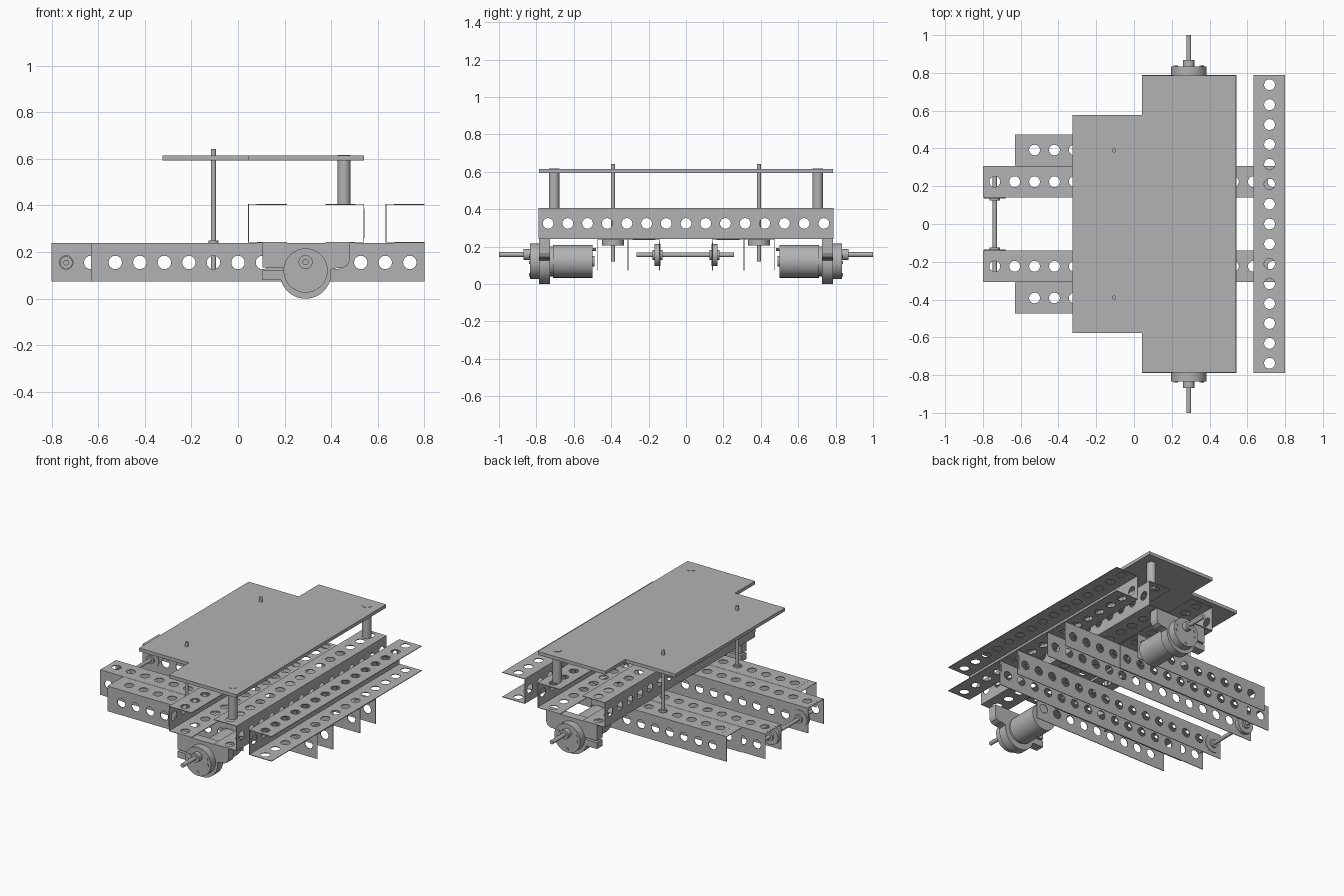
import bpy, bmesh, math
from mathutils import Vector, Matrix

cube = bpy.data.objects.get("Cube")
if cube:
    bpy.data.objects.remove(cube)

metal = bpy.data.materials.new("grey_metal")
metal.use_nodes = True
GREY = (0.45, 0.45, 0.45, 1)
metal.diffuse_color = GREY
metal.node_tree.nodes["Principled BSDF"].inputs["Base Color"].default_value = GREY

PITCH = 0.1053    # hole spacing
HOLE = 0.029      # hole radius
W = 0.165         # channel width
SEG = 16


def finish(name, bm, smooth=False):
    bmesh.ops.recalc_face_normals(bm, faces=bm.faces)
    me = bpy.data.meshes.new(name)
    bm.to_mesh(me)
    bm.free()
    ob = bpy.data.objects.new(name, me)
    bpy.context.scene.collection.objects.link(ob)
    me.materials.append(metal)
    if smooth:
        bpy.ops.object.select_all(action='DESELECT')
        ob.select_set(True)
        bpy.context.view_layer.objects.active = ob
        bpy.ops.object.shade_smooth_by_angle(angle=math.radians(35))
    return ob


def rod(name, start, end, r, seg=32):
    """Cylinder between two points."""
    a, b = Vector(start), Vector(end)
    d = b - a
    bm = bmesh.new()
    bmesh.ops.create_cone(bm, cap_ends=True, segments=seg, radius1=r, radius2=r, depth=d.length)
    turn = d.to_track_quat('Z', 'Y').to_matrix().to_4x4()
    bm.transform(Matrix.Translation((a + b) / 2) @ turn)
    return finish(name, bm, seg > 8)


def slab(name, outline, place, offset):
    """Extruded flat outline; place maps 2D to 3D."""
    bm = bmesh.new()
    face = bm.faces.new([bm.verts.new(place(*p)) for p in outline])
    new = bmesh.ops.extrude_face_region(bm, geom=[face])["geom"]
    verts = [v for v in new if isinstance(v, bmesh.types.BMVert)]
    bmesh.ops.translate(bm, verts=verts, vec=offset)
    return finish(name, bm)


def channel(name, section, along_x, start, end, first_cell, count):
    """Folded sheet channel with one row of round holes on each wall."""
    bm = bmesh.new()

    def add(points):
        bm.faces.new([bm.verts.new(p) for p in points])

    for p, q in zip(section, section[1:]):
        p, q = Vector(p), Vector(q)

        def at(t, u):
            c = p.lerp(q, 0.5 + u / W)
            return (t, c.x, c.y) if along_x else (c.x, t, c.y)

        h, k = PITCH / 2, W / 2
        corners = [Vector(c) for c in ((h, k), (-h, k), (-h, -k), (h, -k))]
        for i in range(count):
            mid = first_cell + (i + 0.5) * PITCH
            inner, outer = [], []
            for j in range(SEG):
                side, f = divmod(j, SEG // 4)
                o = corners[side].lerp(corners[(side + 1) % 4], f * 4 / SEG)
                ang = math.pi / 4 + j * math.tau / SEG
                outer.append(at(mid + o.x, o.y))
                inner.append(at(mid + HOLE * math.cos(ang), HOLE * math.sin(ang)))
            for j in range(SEG):
                n = (j + 1) % SEG
                add((outer[j], outer[n], inner[n], inner[j]))
        # plain ends beyond the hole cells
        for a, b in ((start, first_cell), (first_cell + count * PITCH, end)):
            if b - a > 0.003:
                add((at(a, -k), at(b, -k), at(b, k), at(a, k)))
    bmesh.ops.remove_doubles(bm, verts=bm.verts, dist=0.0005)
    ob = finish(name, bm)
    mod = ob.modifiers.new("sheet_thickness", 'SOLIDIFY')
    mod.thickness = 0.004
    mod.offset = 0


# Cross channels, opening sideways
HALF = 7.5 * PITCH
Z0, Z1 = 0.242, 0.405
for name, web, side in (("front_cross_channel", 0.045, 1),
                        ("middle_cross_channel", 0.54, -1),
                        ("end_cross_channel", 0.635, 1)):
    tip = web + side * W
    channel(name, [(tip, Z0), (web, Z0), (web, Z1), (tip, Z1)], False, -HALF, HALF, -HALF, 15)

for s, tag in ((1, "back"), (-1, "front")):
    # Lengthwise channels, opening downward
    a, b, c = s * 0.142, s * 0.306, s * 0.472
    low, high = 0.073, 0.238
    channel(tag + "_inner_rail", [(a, low), (a, high), (b, high), (b, low)],
            True, -0.8, 0.8, -HALF, 15)
    b = s * 0.311
    channel(tag + "_outer_rail", [(b, low), (b, high), (c, high), (c, low)],
            True, -0.63, 0.37, -HALF + 2 * PITCH, 9)

    # Deck supports
    rod(tag + "_standoff", (0.455, s * 0.705, Z1), (0.455, s * 0.705, 0.616), 0.028)
    x, y = -0.105, s * 0.39
    rod(tag + "_deck_rod", (x, y, 0.12), (x, y, 0.642), 0.011, 16)
    rod(tag + "_rod_collar", (x, y, 0.236), (x, y, 0.25), 0.021, 24)
    rod(tag + "_rod_bearing", (x, y, 0.205), (x, y, 0.236), 0.058)

    # Axle bearings
    ax, az = -0.737, 0.155
    rod(tag + "_axle_bearing", (ax, s * 0.136, az), (ax, s * 0.168, az), 0.058)
    rod(tag + "_axle_bushing", (ax, s * 0.125, az), (ax, s * 0.18, az), 0.027)

    # Motor with gearbox and shaft
    mx, mz, sz = 0.29, 0.121, 0.157

    def drive(part, y0, y1, r, dx=0, z=mz, seg=32):
        rod(tag + part, (mx + dx, s * y0, z), (mx + dx, s * y1, z), r, seg)

    drive("_motor_can", 0.5, 0.712, 0.088)
    drive("_motor_neck", 0.71, 0.735, 0.08)
    drive("_motor_end_boss", 0.49, 0.5, 0.028)
    drive("_gearbox", 0.78, 0.835, 0.095)
    drive("_shaft_boss", 0.83, 0.868, 0.03, z=sz)
    drive("_motor_shaft", 0.86, 1.0, 0.013, z=sz, seg=20)
    for dx in (-0.055, 0.055):
        drive("_motor_terminal", 0.48, 0.5, 0.008, dx, 0.185, 8)
    for deg in (25, 155, -5, 185, 270):
        t = math.radians(deg)
        drive("_gearbox_screw", 0.83, 0.839, 0.009,
              0.072 * math.cos(t), mz + 0.072 * math.sin(t), 12)

    # Clamp bracket holding the motor
    arc = [(mx + 0.11 * math.cos(t), 0.11 + 0.11 * math.sin(t))
           for t in (math.radians(8 - 172 * i / 28) for i in range(29))]
    outline = [(0.105, 0.239), (0.48, 0.239), (0.48, 0.165), (0.47, 0.143), (0.45, 0.133),
               (0.415, 0.13)] + arc + [(0.105, 0.08), (0.105, 0.122), (0.2, 0.122),
                                       (0.2, 0.134), (0.105, 0.134)]
    slab(tag + "_motor_bracket", outline,
         lambda px, pz: (px, s * 0.728, pz), (0, s * 0.058, 0))

# Axle across the inner rails
rod("axle", (ax, -0.265, az), (ax, 0.257, az), 0.012, 16)

# Stepped top deck
half = [(-0.325, 0.577), (0.043, 0.577), (0.043, 0.787), (0.54, 0.787)]
deck = half + [(px, -py) for px, py in reversed(half)]
slab("top_deck", deck, lambda px, py: (px, py, 0.592), (0, 0, 0.022))
